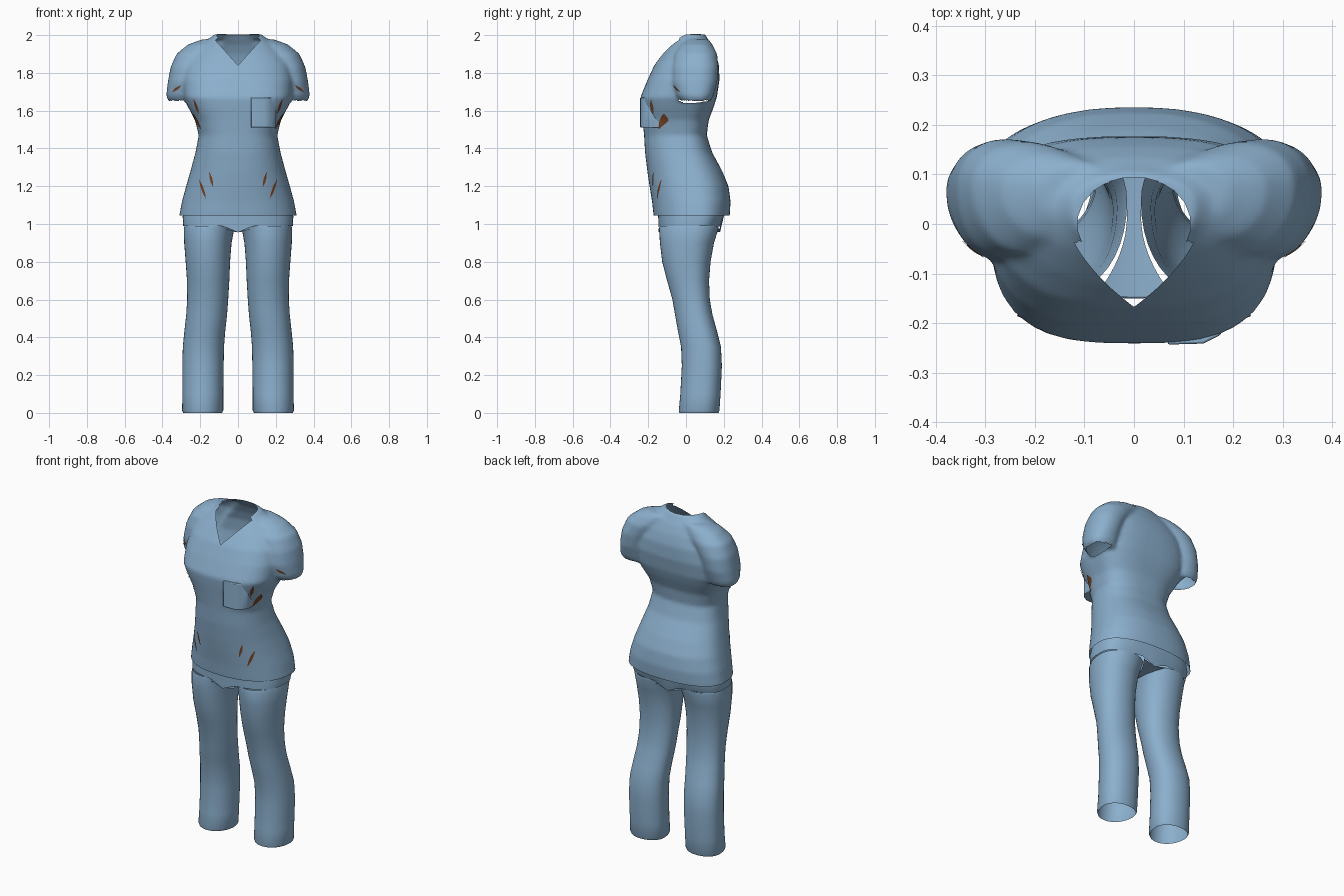
import bpy, bmesh, math
from mathutils import Vector
from mathutils.bvhtree import BVHTree

cube = bpy.data.objects.get("Cube")
if cube:
    bpy.data.objects.remove(cube, do_unlink=True)


def material(name, colour):
    mat = bpy.data.materials.new(name)
    mat.use_nodes = True
    mat.diffuse_color = (*colour, 1)
    mat.node_tree.nodes["Principled BSDF"].inputs["Base Color"].default_value = (*colour, 1)
    return mat


BLUE = material("soft_blue_cloth", (0.26, 0.43, 0.61))
BROWN = material("brown_tear", (0.19, 0.06, 0.02))


def activate(obj):
    bpy.ops.object.select_all(action="DESELECT")
    obj.select_set(True)
    bpy.context.view_layer.objects.active = obj


def finish(name, bm, mat, angle=40):
    mesh = bpy.data.meshes.new(name)
    bm.to_mesh(mesh)
    bm.free()
    mesh.materials.append(mat)
    obj = bpy.data.objects.new(name, mesh)
    bpy.context.collection.objects.link(obj)
    activate(obj)
    bpy.ops.object.shade_smooth_by_angle(angle=math.radians(angle))
    return obj


def loft(bm, rows, side=1, sides=48, caps=False):
    """Rows are (z, x_min, x_max, y_front, y_back, squareness)."""
    rings = []
    for z, x0, x1, yf, yb, n in rows:
        mid = 0.4 * yf + 0.6 * yb
        ring = []
        for i in range(sides):
            a = math.tau * i / sides
            c, s = math.cos(a), math.sin(a)
            px = math.copysign(abs(c) ** (2 / n), c)
            py = abs(s) ** (2 / n)
            x = (x0 + x1) / 2 + px * (x1 - x0) / 2
            y = mid + py * ((yb if s > 0 else yf) - mid)
            ring.append(bm.verts.new((side * x, y, z)))
        rings.append(ring)
    for low, high in zip(rings, rings[1:]):
        for i in range(sides):
            j = (i + 1) % sides
            bm.faces.new((low[i], low[j], high[j], high[i]))
    if caps:
        bm.faces.new(rings[0][::-1])
        bm.faces.new(rings[-1])
    bmesh.ops.recalc_face_normals(bm, faces=bm.faces)
    return rings


# Tunic: torso and puffed sleeves fused into one skin
torso = [(z, -w, w, f, b, n) for z, w, f, b, n in (
    (1.0, .315, -.165, .225, 2.3), (1.05, .31, -.172, .232, 2.3),
    (1.12, .297, -.18, .236, 2.3), (1.2, .275, -.193, .225, 2.3),
    (1.28, .252, -.205, .192, 2.3), (1.38, .225, -.217, .138, 2.4),
    (1.47, .208, -.222, .11, 2.5), (1.55, .228, -.23, .12, 2.7),
    (1.62, .265, -.238, .147, 2.9), (1.67, .288, -.242, .163, 3),
    (1.76, .295, -.205, .177, 2.8), (1.84, .285, -.168, .175, 2.5),
    (1.9, .25, -.125, .158, 2.3), (1.95, .2, -.085, .135, 2.2),
    (1.98, .155, -.065, .115, 2.1), (2.005, .123, -.06, .102, 2))]
sleeve = [
    (1.65, .2, .37, -.03, .13, 2.1), (1.68, .2, .38, -.05, .145, 2.1),
    (1.75, .19, .372, -.07, .165, 2.1), (1.83, .16, .357, -.07, .172, 2.1),
    (1.9, .1, .326, -.06, .165, 2.1), (1.95, .05, .265, -.03, .14, 2.1),
    (1.978, .02, .19, 0, .12, 2)]
bm = bmesh.new()
loft(bm, torso, caps=True)
for side in (1, -1):
    loft(bm, sleeve, side, caps=True)
tunic = finish("tunic", bm, BLUE)
remesh = tunic.modifiers.new("fuse", "REMESH")
remesh.mode = "VOXEL"
remesh.voxel_size = 0.011
relax = tunic.modifiers.new("relax", "SMOOTH")
relax.factor, relax.iterations = 0.5, 5
for modifier in ("fuse", "relax"):
    bpy.ops.object.modifier_apply(modifier=modifier)

# Open the hem, the sleeve ends and the neckline
bm = bmesh.new()
bm.from_mesh(tunic.data)


def slice_region(point, normal, test, clear=False):
    faces = [f for f in bm.faces if test(f.calc_center_median())]
    geom = set(faces)
    for f in faces:
        geom.update(f.edges)
        geom.update(f.verts)
    bmesh.ops.bisect_plane(bm, geom=list(geom), plane_co=point,
                           plane_no=normal, clear_inner=clear)


slice_region((0, 0, 1.045), (0, 0, 1), lambda c: True, True)
V_TIP, V_SLOPE = 1.84, 0.9
for side in (1, -1):
    slice_region((0, 0, V_TIP), (side, 0, -V_SLOPE),
                 lambda c: c.y < 0 and c.z > 1.8)
NECK_X, NECK_Y, STEPS = 0.113, 0.094, 20
spokes = [math.tau * i / STEPS for i in range(STEPS)]
for a in spokes:
    p = Vector((NECK_X * math.cos(a), NECK_Y * math.sin(a), 0))
    slice_region(p, (math.cos(a) / NECK_X, math.sin(a) / NECK_Y, 0),
                 lambda c: c.z > 1.92 and (c - p).xy.length < 0.05)


def is_opening(face):
    c = face.calc_center_median()
    vee = c.y < -.035 and c.z > V_TIP and abs(c.x) < (c.z - V_TIP) * V_SLOPE
    neck = c.z > 1.9 and (c.x / NECK_X) ** 2 + (c.y / NECK_Y) ** 2 < 1
    cuff = c.z < 1.672 and c.z > 1.6 and abs(c.x) > .27 and face.normal.z < -.75
    return vee or neck or cuff


bm.normal_update()
bmesh.ops.delete(bm, geom=[f for f in bm.faces if is_opening(f)], context="FACES")
bm.to_mesh(tunic.data)
surface = BVHTree.FromBMesh(bm)
bm.free()
bpy.ops.object.shade_smooth_by_angle(angle=math.radians(50))

# Chest pocket: a folded panel standing off the front
bm = bmesh.new()
plan = ((.068, -.15), (.068, -.243), (.14, -.241), (.172, -.225), (.2, -.19), (.2, -.12))
base = [bm.verts.new((x, y, 1.51)) for x, y in plan]
base_face = bm.faces.new(base)
top = bmesh.ops.extrude_face_region(bm, geom=[base_face])["geom"]
bmesh.ops.translate(bm, vec=(0, 0, .16), verts=[v for v in top if isinstance(v, bmesh.types.BMVert)])
bmesh.ops.recalc_face_normals(bm, faces=bm.faces)
pocket = finish("chest_pocket", bm, BLUE)
bevel = pocket.modifiers.new("soft_edge", "BEVEL")
bevel.width, bevel.segments = 0.004, 2

# Tears: thin slivers laid on the cloth
def tear(name, x0, z0, x1, z1, width=0.006, steps=8):
    bm = bmesh.new()
    start, end = Vector((x0, z0)), Vector((x1, z1))
    across = (end - start).orthogonal().normalized()
    pairs = []
    for i in range(steps + 1):
        t = i / steps
        spread = width * (math.sin(math.pi * t) + .1)
        pair = []
        for k in (-1, 1):
            p = start.lerp(end, t) + across * spread * k
            hit, normal, _, _ = surface.ray_cast(Vector((p.x, -1, p.y)), Vector((0, 1, 0)))
            if hit is not None:
                if normal.y > 0:
                    normal = -normal
                pair.append(bm.verts.new(hit + normal * .004))
        if len(pair) == 2:
            pairs.append(pair)
    for (a, b), (c, d) in zip(pairs, pairs[1:]):
        bm.faces.new((a, c, d, b))
    bmesh.ops.recalc_face_normals(bm, faces=bm.faces)
    finish(name, bm, BROWN)


for word, s in (("left", 1), ("right", -1)):
    tear(word + "_sleeve_tear", s * .345, 1.7, s * .3, 1.735)
    tear(word + "_upper_waist_tear", s * .232, 1.66, s * .205, 1.585)
    tear(word + "_lower_waist_tear", s * .235, 1.585, s * .193, 1.505)
    tear(word + "_outer_hip_tear", s * .203, 1.235, s * .168, 1.135)
    tear(word + "_inner_hip_tear", s * .15, 1.275, s * .13, 1.195)

# Trouser legs: open bent tubes
leg = [
    (0, .085, .29, -.035, .172, 2.1), (.012, .078, .296, -.038, .177, 2.1),
    (.1, .078, .294, -.03, .183, 2.1), (.25, .076, .295, -.022, .19, 2.1),
    (.35, .074, .292, -.026, .185, 2.1), (.43, .068, .284, -.042, .165, 2.1),
    (.52, .058, .274, -.058, .14, 2.1), (.6, .052, .269, -.072, .126, 2.1),
    (.7, .046, .27, -.1, .122, 2.1), (.8, .042, .277, -.126, .13, 2.1),
    (.9, .034, .285, -.138, .148, 2.1), (.975, .02, .287, -.143, .172, 2.1),
    (.99, .014, .283, -.14, .172, 2.1)]
for word, s in (("left", 1), ("right", -1)):
    bm = bmesh.new()
    loft(bm, leg, s, sides=40)
    finish(word + "_trouser_leg", bm, BLUE)

# Trouser seat: hip band dipping between the legs
bm = bmesh.new()
rings = loft(bm, [(.99, -.29, .29, -.146, .18, 2.7),
                  (1.04, -.293, .293, -.147, .2, 2.7),
                  (1.1, -.28, .28, -.15, .205, 2.6)], sides=64)
for v in rings[0]:
    v.co.z -= .035 * max(0, 1 - abs(v.co.x) / .08)
finish("trouser_seat", bm, BLUE)

# Crotch strip: a saddle narrowing midway between the legs
bm = bmesh.new()
pairs = []
for i in range(17):
    t = i / 8 - 1
    half = .014 + .065 * t * t
    pairs.append([bm.verts.new((k * half, .017 + .163 * t, .957 + .02 * abs(k) * t * t))
                  for k in (-1, 0, 1)])
for a, b in zip(pairs, pairs[1:]):
    for k in (0, 1):
        bm.faces.new((a[k], a[k + 1], b[k + 1], b[k]))
finish("crotch_strip", bm, BLUE)
